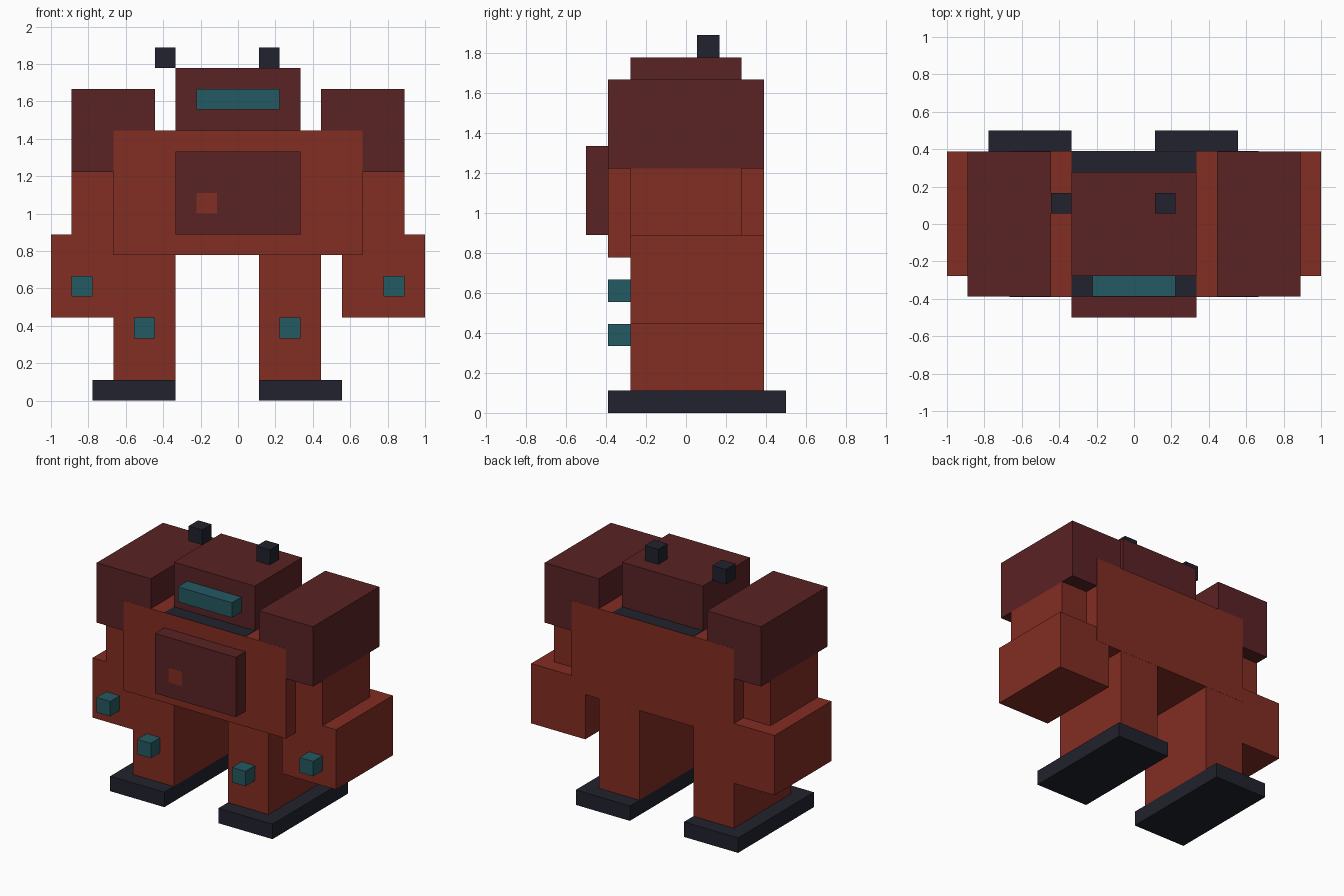
import bpy

if "Cube" in bpy.data.objects:
    bpy.data.objects.remove(bpy.data.objects["Cube"])

U = 1 / 9  # one grid cell of the blocky design


def material(name, rgb):
    # sRGB 0-255 to linear
    lin = [((c / 255 + 0.055) / 1.055) ** 2.4 for c in rgb]
    m = bpy.data.materials.new(name)
    m.diffuse_color = (*lin, 1)
    m.use_nodes = True
    m.node_tree.nodes["Principled BSDF"].inputs["Base Color"].default_value = m.diffuse_color
    return m


rust = material("rust_red", (130, 45, 35))
maroon = material("dark_maroon", (90, 34, 36))
navy = material("dark_navy", (33, 34, 45))
teal = material("teal", (36, 90, 98))


def box(name, x, y, z, mat, grow=(0, 0, 0)):
    """Block spanning the given cell ranges; grow adds a hair in metres."""
    spans = (x, y, z)
    bpy.ops.mesh.primitive_cube_add(
        size=1, location=[(a + b) / 2 * U for a, b in spans])
    ob = bpy.context.object
    ob.name = name
    ob.scale = [(b - a) * U + 2 * g for (a, b), g in zip(spans, grow)]
    bpy.ops.object.transform_apply(location=False, rotation=False, scale=True)
    ob.data.materials.append(mat)
    return ob


def pair(name, x, y, z, mat):
    """Block and its mirror image across x = 0."""
    box(name + "_right", x, y, z, mat)
    box(name + "_left", (-x[1], -x[0]), y, z, mat)


# body
box("torso", (-6, 6), (-3.5, 3.5), (7, 13), rust, (0, 0.001, 0))
box("chest_plate", (-3, 3), (-4.5, -3.5), (8, 12), maroon)
box("chest_button", (-2, -1), (-4.5, -3.5), (9, 10), rust, (0, 0.001, 0))
box("neck", (-3, 3), (-3.5, 3.5), (12, 13), navy, (0, 0, 0.002))

# head, visor and two off-centre antennae
box("head", (-3, 3), (-2.5, 2.5), (13, 16), maroon)
box("visor", (-2, 2), (-3.5, -2.5), (14, 15), teal)
for side, x in (("left", -4), ("right", 1)):
    box("antenna_" + side, (x, x + 1), (0.5, 1.5), (16, 17), navy)

# arms
pair("shoulder", (4, 8), (-3.5, 3.5), (11, 15), maroon)
pair("upper_arm", (5, 8), (-2.5, 2.5), (8, 11), rust)
pair("forearm", (5, 9), (-2.5, 3.5), (4, 8), rust)
pair("forearm_light", (7, 8), (-3.5, -2.5), (5, 6), teal)

# legs: uneven stance, feet flare outwards
for side, leg, foot, light in (("left", -6, -7, -5), ("right", 1, 1, 2)):
    box("leg_" + side, (leg, leg + 3), (-2.5, 3.5), (1, 7), rust)
    box("foot_" + side, (foot, foot + 4), (-3.5, 4.5), (0, 1), navy)
    box("knee_light_" + side, (light, light + 1), (-3.5, -2.5), (3, 4), teal)
